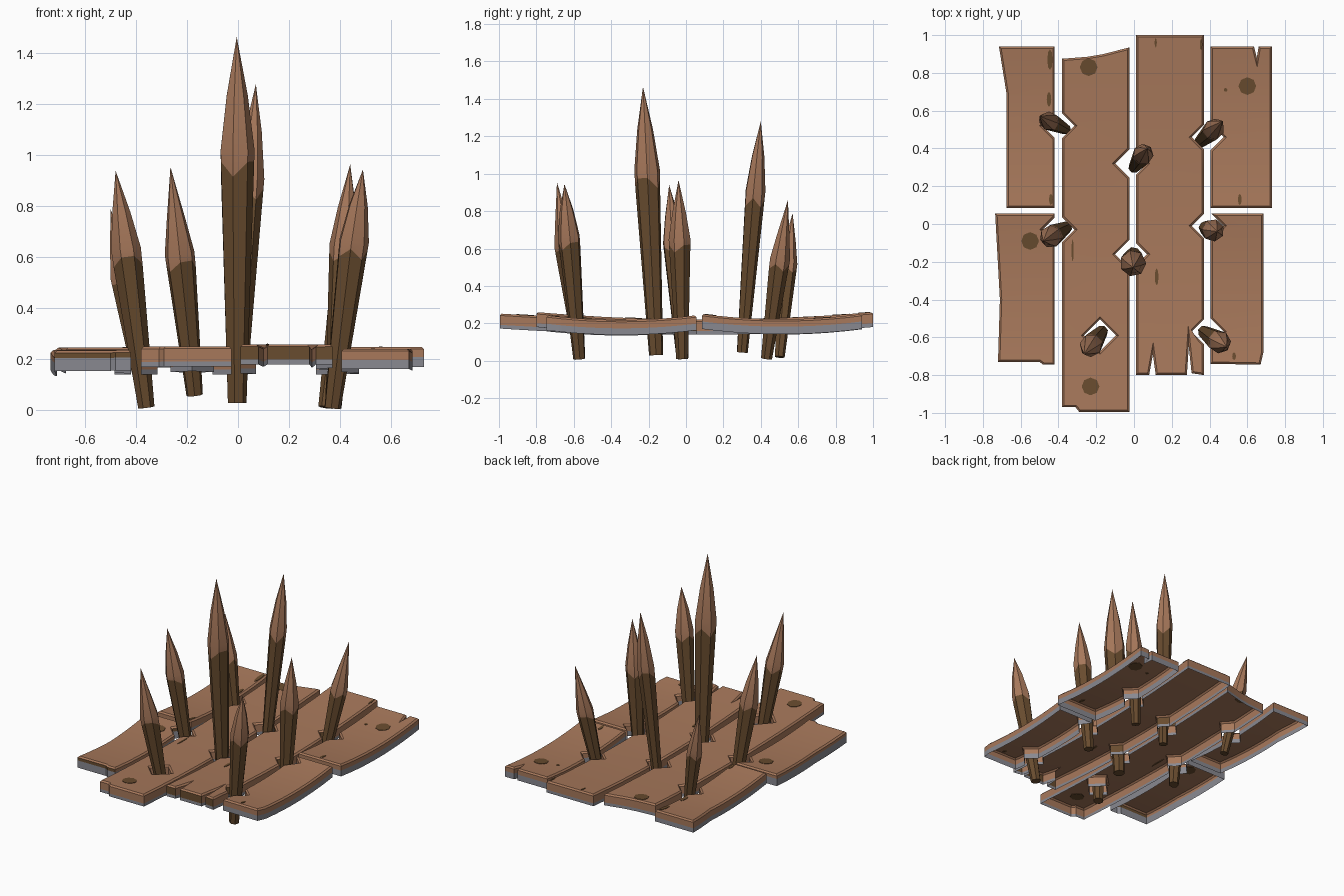
import bpy, bmesh, math
from mathutils import Vector

old = bpy.data.objects.get("Cube")
if old:
    bpy.data.objects.remove(old)


def material(name, color):
    m = bpy.data.materials.new(name)
    m.use_nodes = True
    m.diffuse_color = (*color, 1)
    m.node_tree.nodes["Principled BSDF"].inputs["Base Color"].default_value = (*color, 1)
    return m


BROWN, DARK, GREY = range(3)
MATERIALS = [material("cut wood brown", (.39, .19, .105)),
             material("bark dark brown", (.14, .072, .028)),
             material("weathered grey", (.25, .25, .28))]
made = []


def finish(bm, name):
    mesh = bpy.data.meshes.new(name)
    bm.to_mesh(mesh)
    bm.free()
    for m in MATERIALS:
        mesh.materials.append(m)
    obj = bpy.data.objects.new(name, mesh)
    bpy.context.collection.objects.link(obj)
    made.append(obj)
    return obj


def cut(bm, co, no):
    bmesh.ops.bisect_plane(bm, geom=bm.verts[:] + bm.edges[:] + bm.faces[:],
                           dist=1e-5, plane_co=co, plane_no=no)


# Diamond openings the stakes pass through
HOLES = [(-.4, .52), (-.4, -.03), (-.015, .32), (-.015, -.16),
         (.39, .46), (.39, -.01), (.39, -.57), (-.18, -.59)]
HOLE_R = .085
DEPTH = .08


def plank(name, outline, middle, curl, grey, dark_front, marks):
    """Sagging open-bottomed board, with dark knots and chips as thin plates."""
    ys = [p[1] for p in outline]
    xs = [p[0] for p in outline]
    mid, half = (min(ys) + max(ys)) / 2, (max(ys) - min(ys)) / 2

    def height(y):
        return middle + curl * ((y - mid) / half) ** 2

    bm = bmesh.new()
    bm.faces.new([bm.verts.new((x, y, 0)) for x, y in outline])
    # diamond openings
    for hx, hy in HOLES:
        if not (min(xs) - HOLE_R < hx < max(xs) + HOLE_R
                and min(ys) - HOLE_R < hy < max(ys) + HOLE_R):
            continue
        for sx in (-1, 1):
            for sy in (-1, 1):
                cut(bm, (hx + sx * HOLE_R, hy, 0), (sx, sy, 0))
        inside = []
        for f in bm.faces:
            c = f.calc_center_median()
            if abs(c.x - hx) + abs(c.y - hy) < HOLE_R:
                inside.append(f)
        bmesh.ops.delete(bm, geom=inside, context='FACES')
    bmesh.ops.dissolve_limit(bm, angle_limit=.01, verts=bm.verts[:], edges=bm.edges[:])
    # skirt and worn rim
    rim = [e for e in bm.edges if e.is_boundary]
    new = bmesh.ops.extrude_edge_only(bm, edges=rim)["geom"]
    for v in new:
        if isinstance(v, bmesh.types.BMVert):
            v.co.z -= DEPTH
    bmesh.ops.recalc_face_normals(bm, faces=bm.faces[:])
    if max(bm.faces, key=lambda f: f.calc_area()).normal.z < 0:
        bmesh.ops.reverse_faces(bm, faces=bm.faces[:])
    rim = [e for e in bm.edges if all(abs(v.co.z) < 1e-5 for v in e.verts)
           and any(abs(f.normal.z) < .1 for f in e.link_faces)]
    bmesh.ops.bevel(bm, geom=rim, offset=.01, offset_type='OFFSET', segments=1,
                    profile=.5, affect='EDGES', clamp_overlap=True)
    # colour bands on the skirt
    cut(bm, (0, 0, grey - DEPTH), (0, 0, 1))
    for f in bm.faces:
        if abs(f.normal.z) < .3:
            if f.calc_center_median().z < grey - DEPTH:
                f.material_index = GREY
            elif dark_front and f.normal.y < -.5:
                f.material_index = DARK
    # lengthwise sag
    for i in range(1, 10):
        cut(bm, (0, mid + half * (i / 5 - 1), 0), (0, 1, 0))
    for v in bm.verts:
        v.co.z += height(v.co.y)
    finish(bm, name)

    for x, y, rx, ry in marks:
        bm = bmesh.new()
        bmesh.ops.create_cone(bm, cap_ends=True, segments=8, radius1=1, radius2=1, depth=.006)
        for v in bm.verts:
            v.co = (x + v.co.x * rx, y + v.co.y * ry, v.co.z)
            v.co.z += height(v.co.y)
        for f in bm.faces:
            f.material_index = DARK
        finish(bm, name + "_mark")


K = .047  # knot radius
plank("front_right_plank",
      [(-.72, -.73), (-.5, -.73), (-.48, -.745), (-.42, -.745), (-.42, .055),
       (-.735, .055), (-.71, -.4)],
      .215, .022, .05, True, [(-.55, -.09, K, K)])
plank("back_right_plank",
      [(-.675, .085), (-.42, .085), (-.42, .94), (-.715, .94), (-.675, .69)],
      .22, .028, .03, False,
      [(-.445, .87, .014, .055), (-.45, .66, .012, .04), (-.44, .13, .01, .03)])
plank("inner_right_plank",
      [(-.38, -.97), (-.31, -.97), (-.29, -.995), (-.025, -.995), (-.025, .935),
       (-.16, .9), (-.25, .885), (-.38, .875)],
      .22, .032, .02, False,
      [(-.24, .83, K, K), (-.23, -.86, K, K), (-.325, -.14, .006, .06)])
plank("inner_left_plank",
      [(.01, -.8), (.08, -.8), (.1, -.69), (.115, -.8), (.28, -.8), (.29, -.65),
       (.305, -.79), (.37, -.8), (.37, 1), (.01, 1)],
      .22, .04, .02, True,
      [(.12, -.28, .01, .045), (.355, .95, .007, .03), (.115, .96, .006, .025)])
plank("front_left_plank",
      [(.405, -.74), (.67, -.745), (.685, -.68), (.685, .055), (.405, .055)],
      .218, .025, .035, False, [(.53, -.7, .01, .02)])
plank("back_left_plank",
      [(.405, .085), (.73, .085), (.73, .94), (.66, .94), (.65, .88), (.635, .94),
       (.405, .94)],
      .222, .028, .04, False, [(.6, .73, K, K), (.56, .13, .01, .03), (.485, .71, .01, .01)])


def stake(name, bottom, tip, shoulder, radius, sides=7):
    """Leaning stake that widens upwards, dark bark below a cut pointed tip."""
    a, b = Vector(bottom), Vector(tip)
    turn = (b - a).to_track_quat('Z', 'Y')
    bm = bmesh.new()
    rings = []
    for t, r, zigzag in ((0, .55, 0), (shoulder - .03, .98, .02), (shoulder + .02, 1, 0),
                         (shoulder + .17, .62, 0)):
        ring = []
        for i in range(sides):
            ang = math.tau * i / sides
            off = Vector((math.cos(ang), math.sin(ang), 0)) * radius * r
            ring.append(bm.verts.new(a.lerp(b, t + zigzag * (-1) ** i) + turn @ off))
        rings.append(ring)
    point = bm.verts.new(b)
    bm.faces.new(rings[0][::-1]).material_index = DARK
    for i in range(sides):
        j = (i + 1) % sides
        for k in range(3):
            low, high = rings[k], rings[k + 1]
            f = bm.faces.new((low[i], low[j], high[j], high[i]))
            f.material_index = BROWN if k else DARK
        bm.faces.new((rings[3][i], rings[3][j], point))
    finish(bm, name)


stake("front_right_stake", (-.17, -.57, .06), (-.265, -.69, .955), .6, .06)
stake("front_left_stake", (.37, -.57, .01), (.49, -.65, .945), .68, .06)
stake("tall_front_stake", (-.005, -.16, .03), (-.005, -.23, 1.465), .67, .07)
stake("tall_back_stake", (0, .3, .045), (.07, .4, 1.28), .68, .055)
stake("middle_right_stake", (-.36, -.02, .012), (-.48, -.09, .94), .65, .06)
stake("middle_left_stake", (.375, -.02, .01), (.44, -.04, .965), .65, .06)
stake("back_left_stake", (.345, .43, .012), (.47, .545, .86), .61, .055)
stake("back_right_stake", (-.36, .5, .02), (-.5, .57, .79), .63, .05)

# Smooth shading with sharp edges kept
for obj in bpy.context.selected_objects:
    obj.select_set(False)
for obj in made:
    obj.select_set(True)
bpy.context.view_layer.objects.active = made[0]
bpy.ops.object.shade_smooth_by_angle(angle=math.radians(35))
